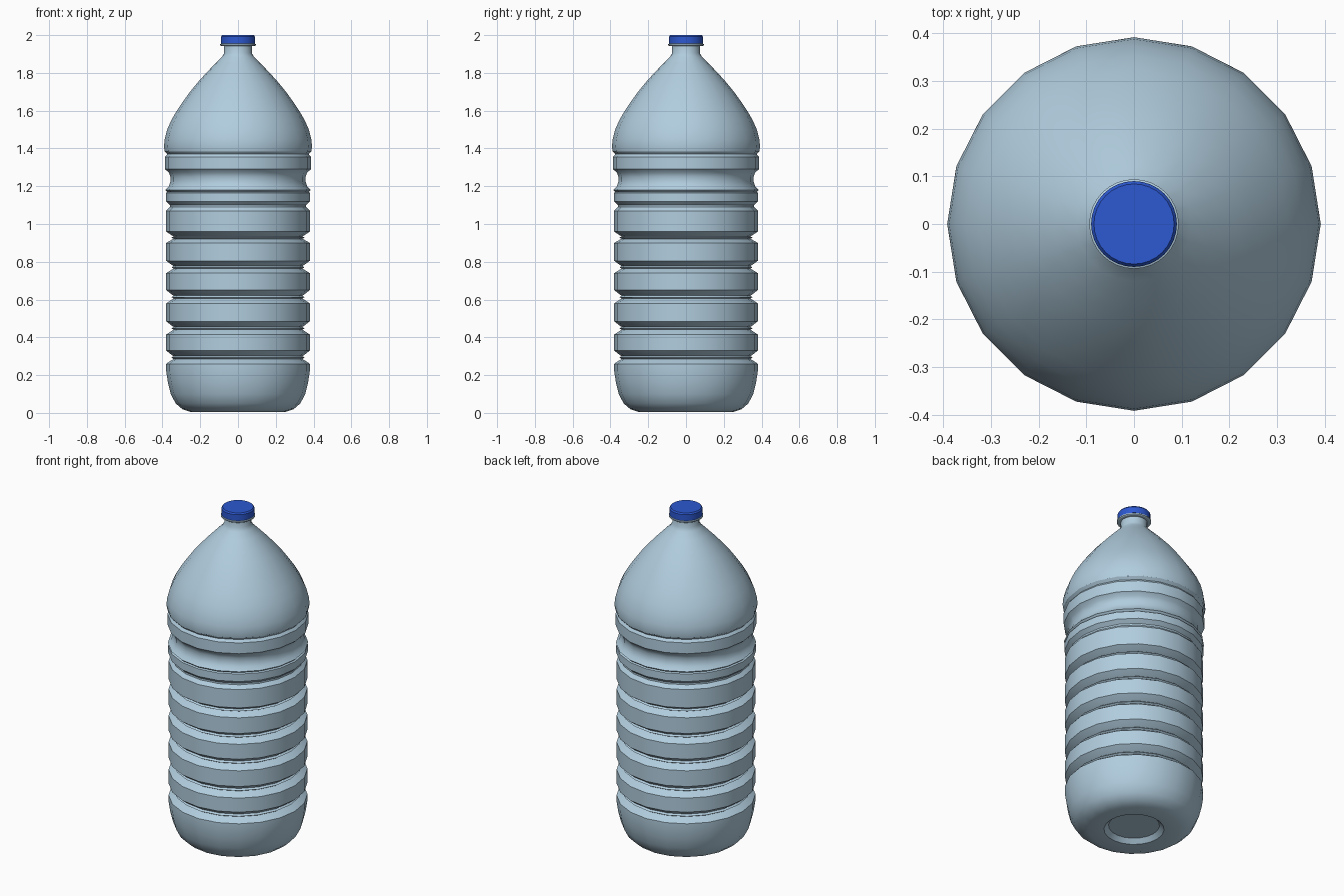
import bpy, bmesh, math

if "Cube" in bpy.data.objects:
    bpy.data.objects.remove(bpy.data.objects["Cube"], do_unlink=True)


def material(name, color):
    mat = bpy.data.materials.new(name)
    mat.use_nodes = True
    mat.diffuse_color = (*color, 1)
    mat.node_tree.nodes["Principled BSDF"].inputs["Base Color"].default_value = (*color, 1)
    return mat


def lathe(name, profile, sides, mat):
    """Turn a (radius, height) profile around z; zero radius closes an end."""
    bm = bmesh.new()
    rings = []
    for r, z in profile:
        if r == 0:
            rings.append([bm.verts.new((0, 0, z))] * sides)
            continue
        angles = [math.tau * i / sides for i in range(sides)]
        rings.append([bm.verts.new((r * math.cos(a), r * math.sin(a), z)) for a in angles])
    for low, high in zip(rings, rings[1:]):
        for i in range(sides):
            j = (i + 1) % sides
            corners = list(dict.fromkeys((low[i], low[j], high[j], high[i])))
            bm.faces.new(corners)
    bmesh.ops.recalc_face_normals(bm, faces=bm.faces)
    mesh = bpy.data.meshes.new(name)
    bm.to_mesh(mesh)
    bm.free()
    obj = bpy.data.objects.new(name, mesh)
    bpy.context.collection.objects.link(obj)
    mesh.materials.append(mat)
    bpy.ops.object.select_all(action='DESELECT')
    obj.select_set(True)
    bpy.context.view_layer.objects.active = obj
    bpy.ops.object.shade_smooth_by_angle(angle=math.radians(32))
    return obj


plastic = material("pale blue plastic", (0.44, 0.61, 0.73))
cap_blue = material("cap blue", (0.026, 0.1, 0.64))

# Base with a shallow round recess underneath
profile = [(0, 0.03), (0.14, 0.03), (0.165, 0.005), (0.25, 0.005), (0.295, 0.02),
           (0.33, 0.05), (0.356, 0.1), (0.371, 0.16), (0.38, 0.22), (0.38, 0.26)]

# Lower grooves, each with a fine rib at the bottom: (start, end)
for start, end in ((0.26, 0.33), (0.415, 0.485), (0.58, 0.65), (0.74, 0.805), (0.9, 0.96)):
    for r, t in ((0.38, 0), (0.352, 0.27), (0.341, 0.36), (0.352, 0.46),
                 (0.341, 0.58), (0.352, 0.68), (0.38, 1)):
        if (r, t) != (0.38, 0) or start > 0.3:
            profile.append((r, start + t * (end - start)))

# Waist rings
profile += [(0.38, 1.07), (0.36, 1.09), (0.36, 1.1), (0.382, 1.12), (0.382, 1.165),
            (0.374, 1.17), (0.384, 1.18), (0.366, 1.2), (0.358, 1.225), (0.358, 1.25),
            (0.366, 1.272), (0.386, 1.29), (0.386, 1.355), (0.374, 1.37), (0.388, 1.385)]

# Shoulder
profile += [(0.392, 1.41), (0.388, 1.45), (0.375, 1.5), (0.353, 1.55), (0.324, 1.6),
            (0.29, 1.65), (0.254, 1.7), (0.213, 1.75), (0.168, 1.8), (0.12, 1.85),
            (0.085, 1.885), (0.073, 1.905), (0.073, 1.95), (0, 1.95)]
lathe("bottle_body", profile, 20, plastic)

# Collar under the cap
lathe("neck_collar", [(0, 1.942), (0.088, 1.942), (0.094, 1.946), (0.094, 1.952),
                      (0.086, 1.956), (0, 1.956)], 32, plastic)

# Screw cap
lathe("cap", [(0, 1.955), (0.09, 1.955), (0.09, 1.992), (0.084, 2.0),
              (0.07, 2.0), (0, 2.0)], 32, cap_blue)
